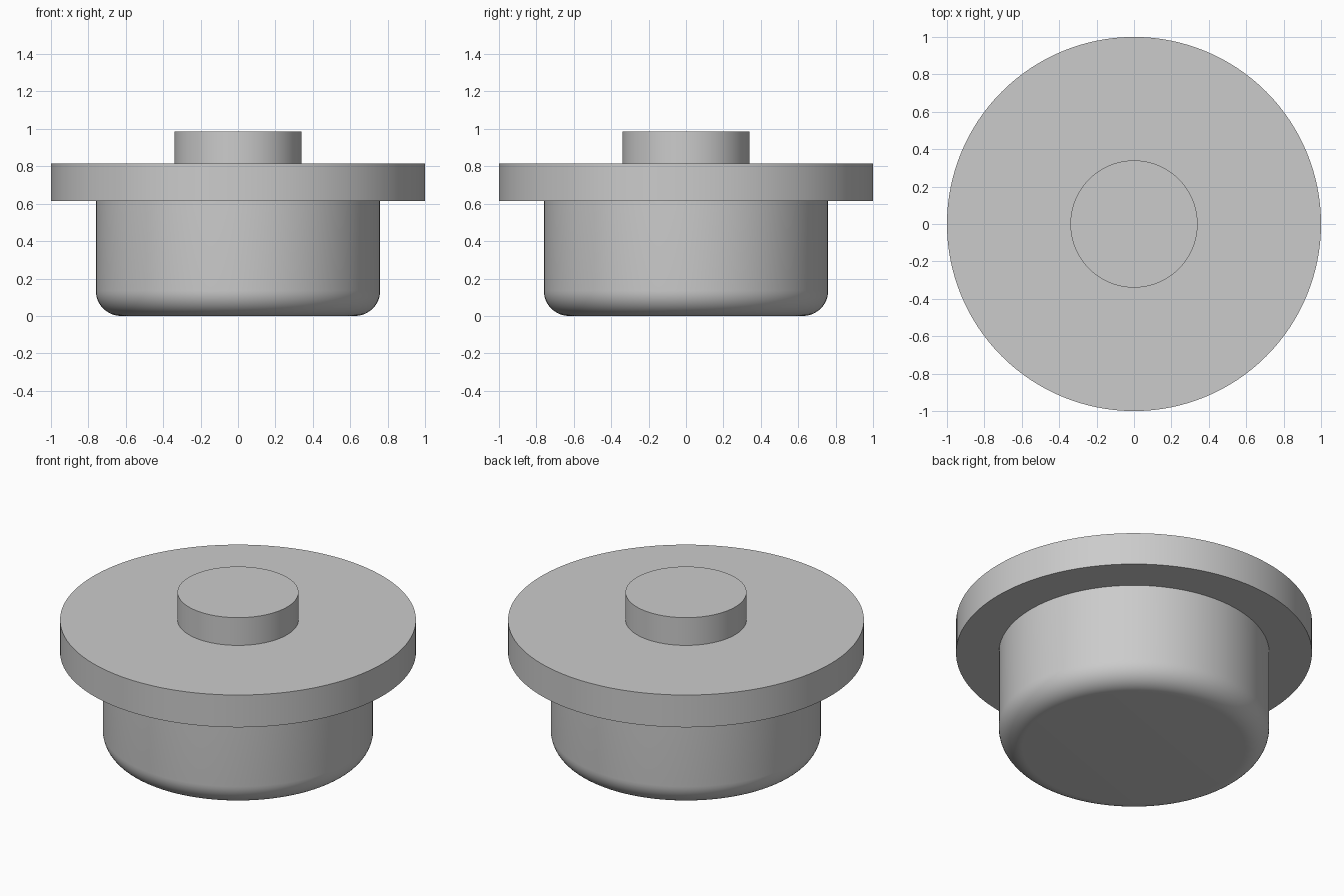
import bpy
import bmesh
import math

SEGMENTS = 128
BODY_R, FLANGE_R, BOSS_R = 0.76, 1.0, 0.34
FLANGE_Z, FLANGE_TOP, TOTAL_H = 0.615, 0.815, 0.987
FILLET = 0.135

cube = bpy.data.objects.get("Cube")
if cube:
    bpy.data.objects.remove(cube, do_unlink=True)

# Plain grey material
grey = bpy.data.materials.new("plain_grey")
grey.use_nodes = True
colour = (0.6, 0.6, 0.6, 1)
grey.diffuse_color = colour
for node in grey.node_tree.nodes:
    if node.type == 'BSDF_PRINCIPLED':
        node.inputs["Base Color"].default_value = colour


def lathe(name, profile):
    """Revolve (radius, height) points, listed bottom to top, around z."""
    bm = bmesh.new()
    rings = []
    for r, z in profile:
        if r == 0:
            rings.append([bm.verts.new((0, 0, z))] * SEGMENTS)
        else:
            angles = [math.tau * i / SEGMENTS for i in range(SEGMENTS)]
            rings.append([bm.verts.new((r * math.cos(a), r * math.sin(a), z)) for a in angles])
    for low, high in zip(rings, rings[1:]):
        for i in range(SEGMENTS):
            j = (i + 1) % SEGMENTS
            corners = dict.fromkeys((low[i], low[j], high[j], high[i]))
            bm.faces.new(list(corners))
    mesh = bpy.data.meshes.new(name)
    bm.to_mesh(mesh)
    bm.free()
    mesh.materials.append(grey)
    obj = bpy.data.objects.new(name, mesh)
    bpy.context.collection.objects.link(obj)
    bpy.ops.object.select_all(action='DESELECT')
    obj.select_set(True)
    bpy.context.view_layer.objects.active = obj
    bpy.ops.object.shade_smooth_by_angle(angle=math.radians(30))
    return obj


# Body with a rounded bottom edge, open where it joins the flange
steps = 12
fillet = []
for k in range(steps + 1):
    a = math.pi / 2 * k / steps
    fillet.append((BODY_R - FILLET + FILLET * math.sin(a), FILLET - FILLET * math.cos(a)))
lathe("body", [(0, 0)] + fillet + [(BODY_R, FLANGE_Z)])

# Wide flange, reaching in to the body below and to the boss above
lathe("flange", [(BODY_R, FLANGE_Z), (FLANGE_R, FLANGE_Z),
                 (FLANGE_R, FLANGE_TOP), (BOSS_R, FLANGE_TOP)])

# Small round boss on top
lathe("boss", [(BOSS_R, FLANGE_TOP), (BOSS_R, TOTAL_H), (0, TOTAL_H)])
